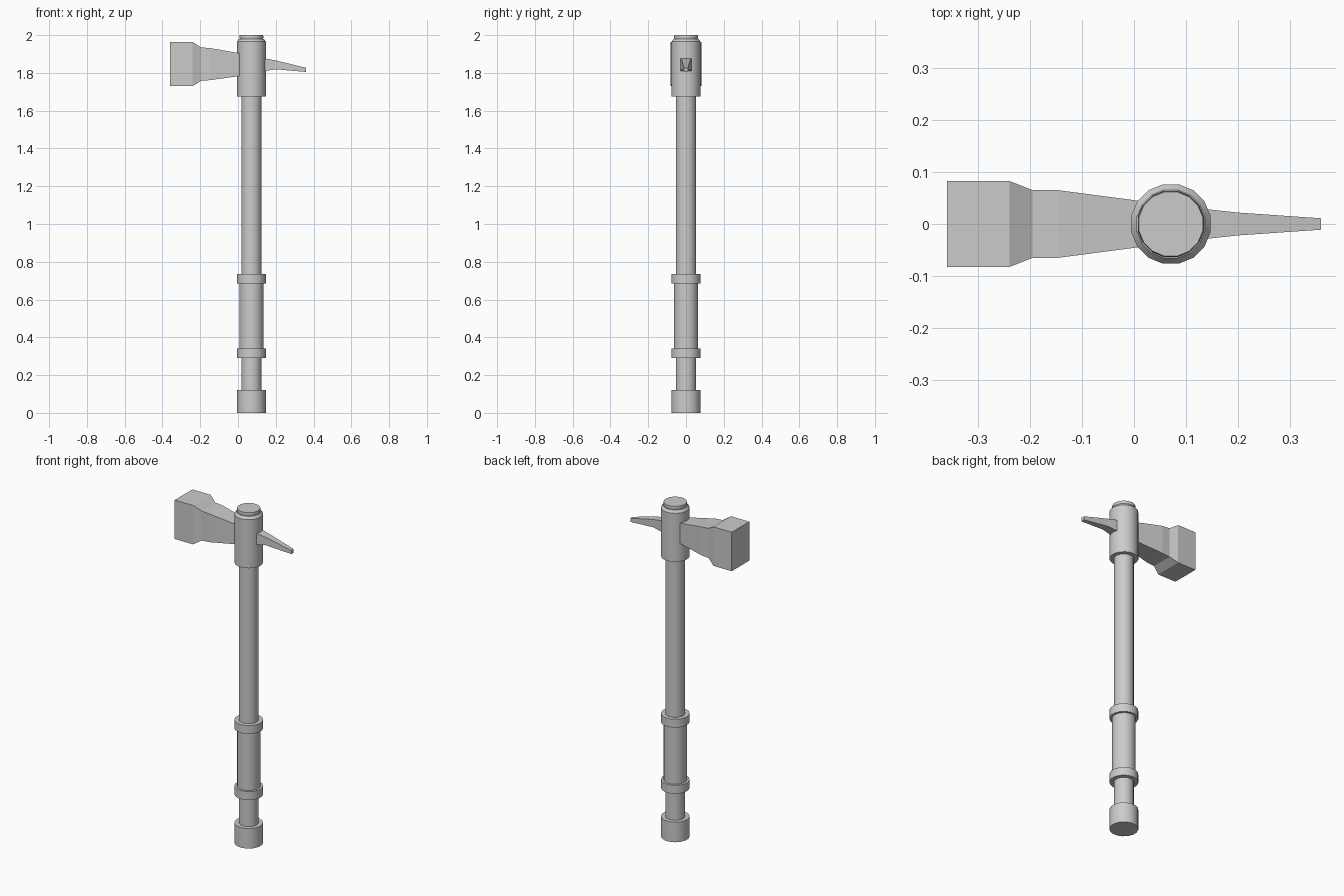
import bpy
import math

AXIS_X = 0.071
SIDES = 16

cube = bpy.data.objects.get("Cube")
if cube:
    bpy.data.objects.remove(cube, do_unlink=True)

steel = bpy.data.materials.new("plain grey")
steel.use_nodes = True
grey = (0.6, 0.6, 0.6, 1)
steel.diffuse_color = grey
steel.node_tree.nodes["Principled BSDF"].inputs["Base Color"].default_value = grey


def make_object(name, verts, faces, smooth):
    mesh = bpy.data.meshes.new(name)
    mesh.from_pydata(verts, [], faces)
    mesh.materials.append(steel)
    obj = bpy.data.objects.new(name, mesh)
    bpy.context.collection.objects.link(obj)
    if smooth:
        bpy.ops.object.select_all(action="DESELECT")
        obj.select_set(True)
        bpy.context.view_layer.objects.active = obj
        bpy.ops.object.shade_smooth_by_angle(angle=math.radians(35))
    return obj


def bridge(rings, n):
    """Quads between successive loops of n points, with both ends capped."""
    faces = [tuple(reversed(range(n)))]
    for r in range(rings - 1):
        for i in range(n):
            j = (i + 1) % n
            faces.append((r * n + i, r * n + j, (r + 1) * n + j, (r + 1) * n + i))
    faces.append(tuple(range((rings - 1) * n, rings * n)))
    return faces


def turned(name, profile):
    """Round part about the handle axis from (radius, height) pairs."""
    verts = []
    for radius, z in profile:
        for i in range(SIDES):
            a = 2 * math.pi * (i + 0.5) / SIDES
            verts.append((AXIS_X + radius * math.cos(a), radius * math.sin(a), z))
    return make_object(name, verts, bridge(len(profile), SIDES), True)


def lofted(name, stations):
    """Rectangular bar along x from (x, half width, bottom, top) stations."""
    verts = []
    for x, w, low, high in stations:
        verts += [(x, -w, low), (x, w, low), (x, w, high), (x, -w, high)]
    return make_object(name, verts, bridge(len(stations), 4), False)


# Handle, grip and fittings
for name, radius, low, high in [
    ("pommel", 0.078, 0, 0.12),
    ("shaft", 0.054, 0.1, 1.7),
    ("grip", 0.064, 0.3, 0.72),
    ("lower_ring", 0.078, 0.29, 0.34),
    ("upper_ring", 0.078, 0.685, 0.735),
]:
    turned(name, [(radius, low), (radius, high)])

# Socket holding the head, with a chamfered shoulder and a top button
turned("head_socket", [(0.078, 1.675), (0.078, 1.965), (0.067, 1.98)])
turned("top_button", [(0.059, 1.97), (0.065, 1.988), (0.063, 2.0)])

# Striking head
lofted("hammer_head", [
    (-0.36, 0.083, 1.73, 1.963),
    (-0.24, 0.083, 1.73, 1.963),
    (-0.195, 0.065, 1.758, 1.935),
    (-0.145, 0.065, 1.762, 1.931),
    (0.06, 0.038, 1.79, 1.895),
])

# Rear spike
lofted("spike", [
    (0.09, 0.034, 1.802, 1.886),
    (0.20, 0.022, 1.819, 1.866),
    (0.36, 0.011, 1.805, 1.827),
])
